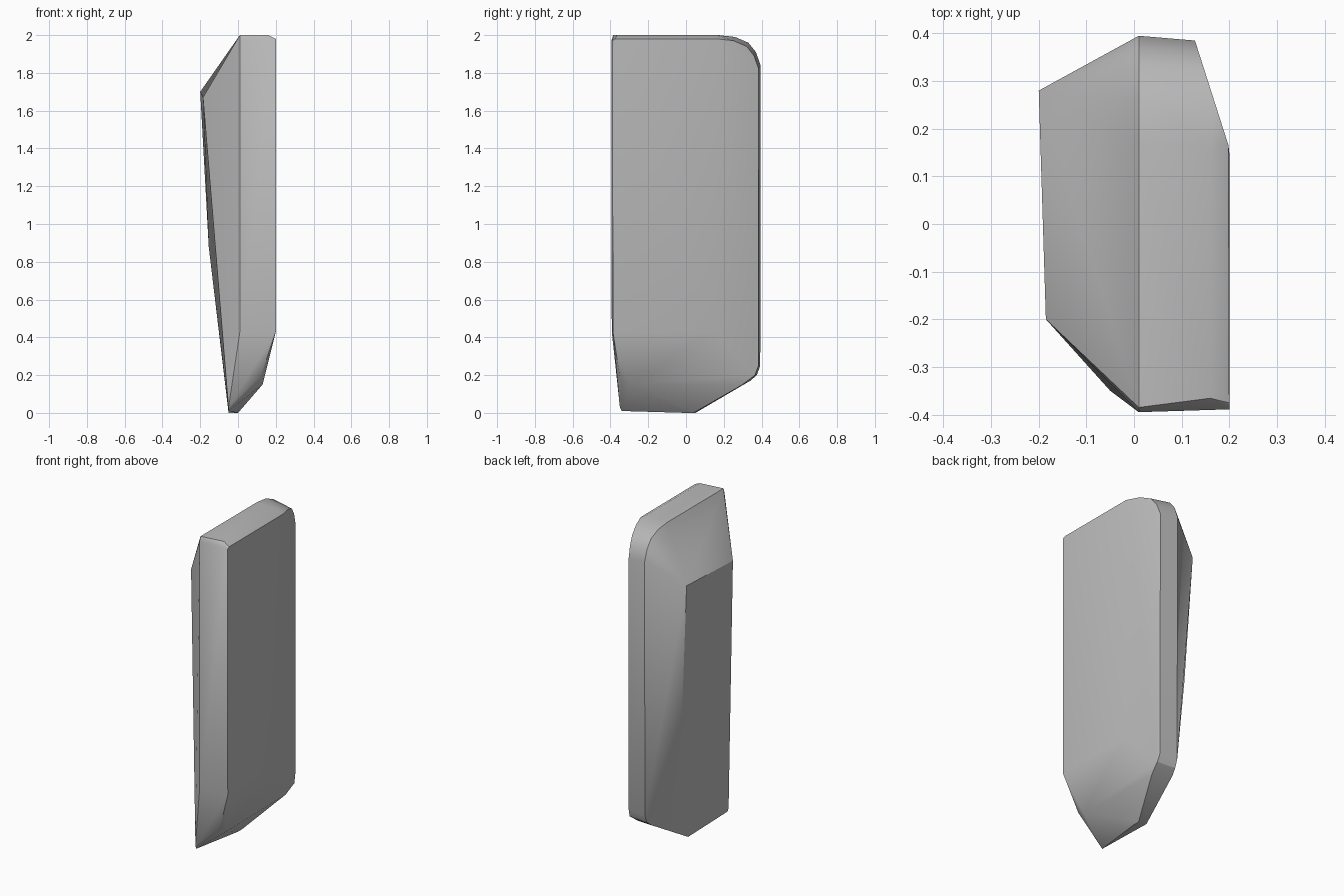
import bpy
import bmesh
import math

# Remove the default object only
default_cube = bpy.data.objects.get("Cube")
if default_cube:
    bpy.data.objects.remove(default_cube, do_unlink=True)


def make_material(name, colour):
    material = bpy.data.materials.new(name)
    material.use_nodes = True
    material.diffuse_color = colour
    shader = material.node_tree.nodes["Principled BSDF"]
    shader.inputs["Base Color"].default_value = colour
    shader.inputs["Roughness"].default_value = 0.9
    return material


def broad_face_x(y):
    """The broad face is flat, then falls away towards the back edge."""
    return 0.2 if y < 0.16 else 0.2 - 0.32 * (y - 0.16)


def build_hull(name, points, material):
    """Wrap the corner points in a closed chiselled skin."""
    bm = bmesh.new()
    for point in points:
        bm.verts.new(point)
    result = bmesh.ops.convex_hull(bm, input=bm.verts[:])
    loose = set(result["geom_interior"]) | set(result["geom_unused"])
    loose_verts = [v for v in loose if isinstance(v, bmesh.types.BMVert)]
    bmesh.ops.delete(bm, geom=loose_verts, context="VERTS")
    bmesh.ops.dissolve_limit(bm, angle_limit=math.radians(1),
                             verts=bm.verts[:], edges=bm.edges[:])
    bmesh.ops.recalc_face_normals(bm, faces=bm.faces[:])
    mesh = bpy.data.meshes.new(name)
    bm.to_mesh(mesh)
    bm.free()
    mesh.materials.append(material)
    stone = bpy.data.objects.new(name, mesh)
    bpy.context.collection.objects.link(stone)
    return stone


# Rim profile (y, z): flat top, rounded back shoulder, straight back edge
flat_top = [(-0.385, 2), (0.17, 2)]
shoulder = [(0.26, 1.99), (0.33, 1.96), (0.37, 1.91), (0.395, 1.84)]
back_foot = [(0.393, 0.25), (0.375, 0.2)]
front_edge = [(-0.395, 1.97), (-0.393, 0.43)]

points = []

# Ridge line and the matching rim of the broad face
for y, z in flat_top + shoulder + back_foot:
    points.append((0.01, y, z))
    rim_y = y * 0.975
    rim_z = z - 0.02 if z > 1 else z
    points.append((broad_face_x(rim_y), rim_y, rim_z))

# Softened top edge
points += [(0.16, y * 0.95, z) for y, z in flat_top]

# Narrow front face
for y, z in front_edge:
    points += [(0.01, y, z), (0.2, y + 0.006, z)]

# Broad face foot, where the lower slope begins
points.append((0.2, 0.15, 0.43))

# Tilted facet on the opposite side
points += [(-0.2, 0.28, 1.7), (-0.185, -0.2, 1.67), (-0.155, 0.26, 0.88)]

# Chipped underside
points += [
    (-0.05, -0.34, 0.01), (-0.05, -0.35, 0.03),
    (-0.05, 0.05, 0), (0, 0, 0), (0, 0.04, 0),
    (0.13, -0.29, 0.15), (0.12, -0.35, 0.19),
    (0.12, 0.3, 0.15), (0, 0.34, 0.17),
]

stone_grey = make_material("stone grey", (0.5, 0.5, 0.5, 1))
slab = build_hull("stone_slab", points, stone_grey)

# Smooth the rounded shoulder but keep the chiselled edges
bpy.ops.object.select_all(action="DESELECT")
slab.select_set(True)
bpy.context.view_layer.objects.active = slab
bpy.ops.object.shade_smooth_by_angle(angle=math.radians(30))
